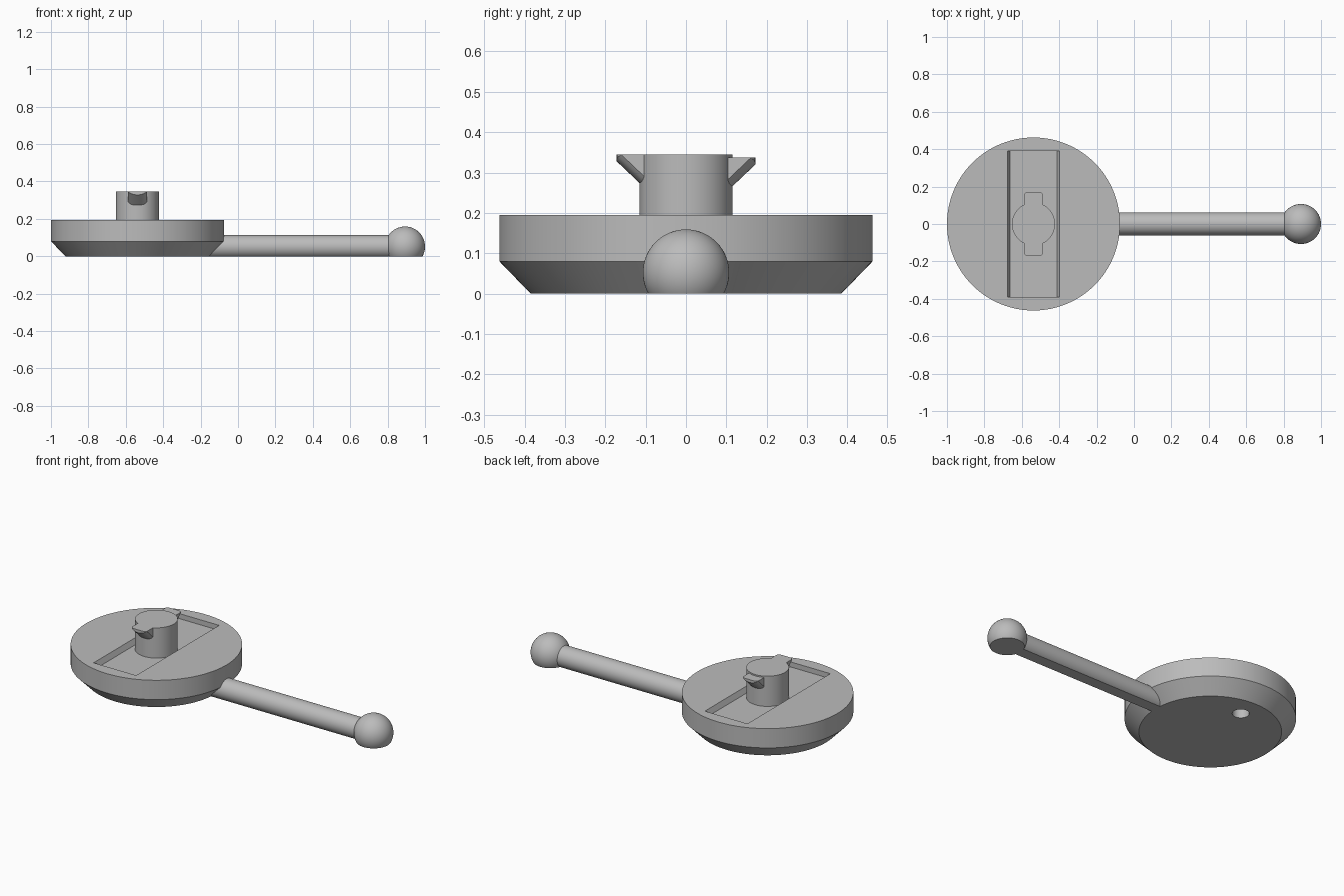
import bpy, bmesh, math
from mathutils import Matrix, Vector

cube = bpy.data.objects.get("Cube")
if cube:
    bpy.data.objects.remove(cube, do_unlink=True)

GREY = (0.5, 0.5, 0.5, 1)
mat = bpy.data.materials.new("plain grey")
mat.use_nodes = True
mat.diffuse_color = GREY
mat.node_tree.nodes["Principled BSDF"].inputs["Base Color"].default_value = GREY

CX = -0.5375      # axis of the disc and post
TOP = 0.195       # upper face of the disc


def finish(name, bm, smooth=True):
    bmesh.ops.recalc_face_normals(bm, faces=bm.faces)
    me = bpy.data.meshes.new(name)
    bm.to_mesh(me)
    bm.free()
    ob = bpy.data.objects.new(name, me)
    bpy.context.collection.objects.link(ob)
    me.materials.append(mat)
    if smooth:
        bpy.ops.object.select_all(action='DESELECT')
        bpy.context.view_layer.objects.active = ob
        ob.select_set(True)
        bpy.ops.object.shade_smooth_by_angle(angle=math.radians(30))
    return ob


def cone(bm, r1, r2, z1, z2, x, y=0, seg=96):
    bmesh.ops.create_cone(bm, cap_ends=True, segments=seg, radius1=r1, radius2=r2,
                          depth=z2 - z1, matrix=Matrix.Translation((x, y, (z1 + z2) / 2)))


def flatten_base(bm):
    # Slice away everything under the ground plane and close the cut
    cut = bmesh.ops.bisect_plane(bm, geom=bm.verts[:] + bm.edges[:] + bm.faces[:],
                                 plane_co=(0, 0, 0), plane_no=(0, 0, 1), clear_inner=True)
    edges = [e for e in cut["geom_cut"] if isinstance(e, bmesh.types.BMEdge)]
    bmesh.ops.contextual_create(bm, geom=edges)


def prism(bm, loops):
    # Skin matching closed loops into a capped solid
    rings = [[bm.verts.new(p) for p in loop] for loop in loops]
    n = len(rings[0])
    for a, b in zip(rings, rings[1:]):
        for i in range(n):
            j = (i + 1) % n
            bm.faces.new((a[i], a[j], b[j], b[i]))
    bm.faces.new(rings[0])
    bm.faces.new(rings[-1])


def subtract(ob, cutter):
    cutter.hide_render = True
    mod = ob.modifiers.new("cut", 'BOOLEAN')
    mod.operation = 'DIFFERENCE'
    mod.solver = 'EXACT'
    mod.object = cutter
    bpy.context.view_layer.objects.active = ob
    bpy.ops.object.modifier_apply(modifier=mod.name)
    bpy.data.objects.remove(cutter, do_unlink=True)


# Disc with a chamfered underside, turned from a profile
bm = bmesh.new()
profile = [(0.385, 0), (0.4625, 0.08), (0.4625, TOP)]
seg = 128
prism(bm, [[(CX + r * math.cos(2 * math.pi * i / seg), r * math.sin(2 * math.pi * i / seg), z)
            for i in range(seg)] for r, z in profile])
disc = finish("disc_body", bm, smooth=False)

# Shallow slot with sloping long sides
bm = bmesh.new()
depth, lip = 0.03, 0.03
slot = [(-0.125, TOP - depth), (0.125, TOP - depth), (0.14, TOP), (0.14, TOP + lip),
        (-0.14, TOP + lip), (-0.14, TOP)]
prism(bm, [[(CX + x, y, z) for x, z in slot] for y in (-0.39, 0.39)])
subtract(disc, finish("slot_cutter", bm, smooth=False))

# Blind hole in the underside
bm = bmesh.new()
cone(bm, 0.046, 0.046, -0.05, 0.1, CX, 0.255, 48)
subtract(disc, finish("hole_cutter", bm, smooth=False))
bpy.ops.object.select_all(action='DESELECT')
disc.select_set(True)
bpy.context.view_layer.objects.active = disc
bpy.ops.object.shade_smooth_by_angle(angle=math.radians(30))

# Post rising from the slot
bm = bmesh.new()
cone(bm, 0.115, 0.115, TOP - depth - 0.01, 0.345, CX)
finish("post", bm)


def lug(name, side, top):
    # Slanted lug: flat top, rounded underside climbing outwards
    bm = bmesh.new()
    loops = []
    steps = 12
    for i in range(steps + 1):
        t = 2 * i / steps - 1
        x = CX + 0.05 * t
        under = top - 0.017 + 0.016 * t * t
        reach = 0.172 - 0.012 * t ** 6
        inner = 0.085
        low = under - 0.95 * (reach - inner)
        loops.append([(x, side * inner, top), (x, side * reach, top),
                      (x, side * reach, under), (x, side * inner, low)])
    prism(bm, loops)
    finish(name, bm)


lug("front_lug", -1, 0.345)
lug("back_lug", 1, 0.337)

# Handle rod with a flat base
bm = bmesh.new()
x0, x1 = -0.16, 0.815
bmesh.ops.create_cone(bm, cap_ends=True, segments=64, radius1=0.0615, radius2=0.0615, depth=x1 - x0,
                      matrix=Matrix.Translation(((x0 + x1) / 2, 0, 0.051))
                      @ Matrix.Rotation(math.pi / 2, 4, 'Y'))
flatten_base(bm)
finish("handle_rod", bm)

# Ball grip with a flat base
bm = bmesh.new()
bmesh.ops.create_uvsphere(bm, u_segments=64, v_segments=32, radius=0.107,
                          matrix=Matrix.Translation((0.893, 0, 0.052)))
flatten_base(bm)
finish("handle_ball", bm)
